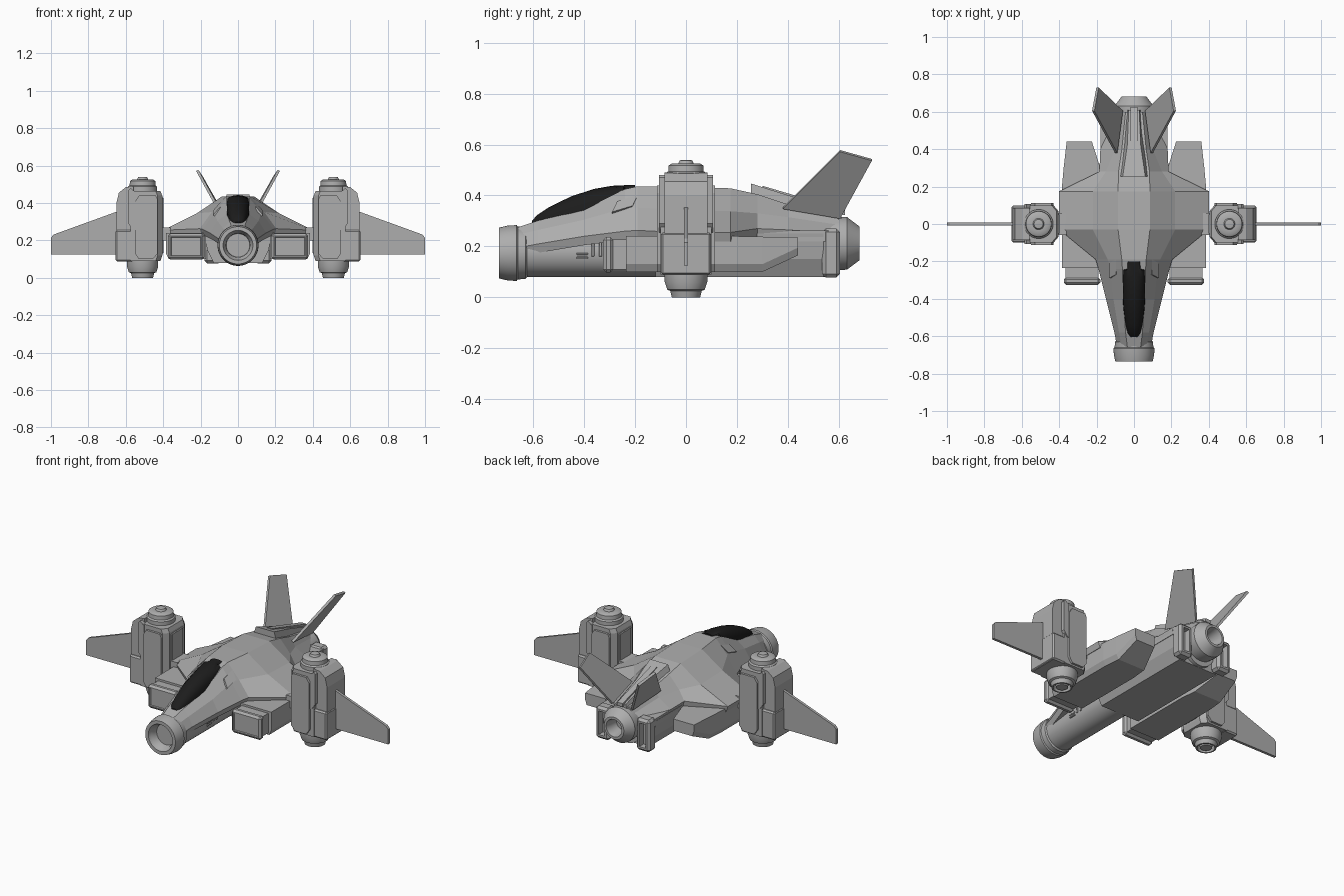
import bpy, bmesh, math
from mathutils import Vector

if "Cube" in bpy.data.objects:
    bpy.data.objects.remove(bpy.data.objects["Cube"])


def material(name, rgb):
    m = bpy.data.materials.new(name)
    m.diffuse_color = (*rgb, 1)
    m.use_nodes = True
    m.node_tree.nodes["Principled BSDF"].inputs["Base Color"].default_value = m.diffuse_color
    return m


GREY = material("hull grey", (0.42, 0.42, 0.42))
BLACK = material("canopy black", (0.012, 0.012, 0.012))


def finish(name, bm, mat=GREY, smooth=None):
    bmesh.ops.recalc_face_normals(bm, faces=bm.faces)
    me = bpy.data.meshes.new(name)
    bm.to_mesh(me)
    bm.free()
    ob = bpy.data.objects.new(name, me)
    bpy.context.collection.objects.link(ob)
    me.materials.append(mat)
    if smooth:
        bpy.ops.object.select_all(action='DESELECT')
        ob.select_set(True)
        bpy.context.view_layer.objects.active = ob
        bpy.ops.object.shade_smooth_by_angle(angle=math.radians(smooth))
    return ob


def loft_bm(rings):
    """Skin closed rings of equal length and cap both ends."""
    bm = bmesh.new()
    vs = [[bm.verts.new(p) for p in r] for r in rings]
    n = len(vs[0])
    for r0, r1 in zip(vs, vs[1:]):
        for i in range(n):
            j = (i + 1) % n
            bm.faces.new((r0[i], r0[j], r1[j], r1[i]))
    bm.faces.new(vs[0])
    bm.faces.new(vs[-1])
    return bm


def loft(name, rings, mat=GREY, smooth=None):
    return finish(name, loft_bm(rings), mat, smooth)


def lathe(name, profile, center, axis, n=32):
    """Turn (position, radius) pairs around the y or z axis."""
    cx, cy, cz = center
    rings = []
    for p, r in profile:
        ring = []
        for i in range(n):
            t = 2 * math.pi * (i + 0.5) / n
            u, v = r * math.cos(t), r * math.sin(t)
            ring.append((cx + u, p, cz + v) if axis == 'y' else (cx + u, cy + v, p))
        rings.append(ring)
    return loft(name, rings, smooth=35)


def box(name, x, y, z, bevel=0.0, recess=None, depth=0.02, rim=0.02):
    """Chamfered box; recess gives the direction of a sunken face."""
    x = sorted(x)
    bm = loft_bm([[(x[0], y[0], h), (x[1], y[0], h), (x[1], y[1], h), (x[0], y[1], h)] for h in z])
    bmesh.ops.recalc_face_normals(bm, faces=bm.faces)
    if bevel:
        bmesh.ops.bevel(bm, geom=bm.edges[:], offset=bevel, segments=1, affect='EDGES')
    if recess:
        d = Vector(recess)
        bm.normal_update()
        f = max(bm.faces, key=lambda q: q.normal.dot(d) + q.calc_area())
        bmesh.ops.inset_region(bm, faces=[f], thickness=rim)
        inner = bmesh.ops.inset_region(bm, faces=[f], thickness=0.004)
        bmesh.ops.translate(bm, verts=f.verts[:], vec=-d * depth)
    return finish(name, bm)


# Upper hull: y, roof half width and height, shoulder, wing edge
SECTIONS = [
    (-0.66, .035, .275, .065, .245, .09, .195),
    (-0.58, .045, .302, .08, .265, .105, .21),
    (-0.40, .058, .343, .11, .305, .15, .24),
    (-0.24, .062, .425, .125, .35, .19, .26),
    (-0.19, .065, .436, .14, .352, .205, .263),
    (-0.03, .085, .436, .22, .345, .40, .255),
    (0.175, .085, .428, .22, .338, .40, .255),
    (0.28, .083, .405, .15, .33, .185, .27),
    (0.40, .065, .365, .10, .315, .18, .265),
    (0.60, .045, .32, .07, .285, .085, .25)]
rings = []
for y, a, za, b, zb, c, zc in SECTIONS:
    half = [(a, za), (b, zb), (c, zc), (c - .012, zc - .035)]
    rings.append([(u, y, v) for u, v in half] + [(-u, y, v) for u, v in reversed(half)])
loft("upper_hull", rings)

# Bubble canopy: y, half width, edge height, top height
rings = []
for y, w, ze, zt in [(-.605, .018, .290, .300), (-.585, .034, .294, .323), (-.54, .046, .304, .353),
                     (-.45, .057, .326, .397), (-.36, .061, .350, .426), (-.29, .061, .386, .438),
                     (-.245, .056, .420, .440), (-.24, .034, .424, .441), (-.20, .034, .432, .442)]:
    arc = [(math.cos(math.pi * i / 10), math.sin(math.pi * i / 10)) for i in range(11)]
    rings.append([(w * c, y, ze + (zt - ze) * s ** 0.8) if s > 1e-6 else (w * c, y, ze)
                  for c, s in arc] + [(0, y, ze - .02)])
loft("canopy", rings, BLACK, 40)

# Round fuselage tube with its nose ring and open muzzle
lathe("fuselage_tube", [(-.68, .095), (.56, .095)], (0, 0, .175), 'y', 40)
lathe("nose_ring", [(-.62, .09), (-.63, .102), (-.66, .104), (-.665, .110), (-.70, .108), (-.735, .100),
                    (-.735, .080), (-.715, .074), (-.70, .064), (-.64, .060)], (0, 0, .174), 'y', 40)
# Lower hull block and tail nozzle
loft("keel", [[(s * x, y, z) for s, x, z in
               [(1, .13, .08), (1, .165, .15), (1, .18, .25), (-1, .18, .25), (-1, .165, .15), (-1, .13, .08)]]
              for y in (-.12, .54)])
lathe("tail_nozzle", [(.50, .095), (.59, .105), (.632, .104), (.645, .094), (.682, .066),
                      (.682, .052), (.655, .046), (.60, .040)], (0, 0, .212), 'y')
# Raised spine running down to the tail
loft("spine", [[(-w, y, z - .07), (-t, y, z), (t, y, z), (w, y, z - .07)]
               for y, w, t, z in [(.255, .083, .06, .447), (.42, .065, .036, .395), (.61, .045, .028, .335)]])
loft("spine_rail", [[(-w, y, z - .02), (-w, y, z), (w, y, z), (w, y, z - .02)]
                    for y, w, z in [(.30, .018, .438), (.625, .018, .342)]])

for s, side in ((-1, "left"), (1, "right")):
    def nm(part):
        return side + "_" + part

    def bx(part, x, *args, **kw):
        return box(nm(part), (s * x[0], s * x[1]), *args, **kw)

    # Side pod: intake plate, neck and long body with a slanted tail
    bx("intake", (.18, .375), (-.325, -.285), (.098, .237), .012, recess=(0, -1, 0), depth=.006, rim=.008)
    bx("intake_neck", (.19, .365), (-.29, -.22), (.11, .228))
    loft(nm("pod"), [[(s * x0, y, z0), (s * x1, y, z0), (s * x2, y, z0 + .03),
                      (s * x2, y, z1), (s * x0, y, z1)]
                     for y, x0, x1, x2, z0, z1 in [(-.235, .17, .37, .385, .10, .24), (.20, .17, .37, .385, .10, .24),
                                                   (.30, .18, .36, .376, .10, .238), (.44, .225, .35, .36, .165, .235)]])
    # Tail bracket beside the nozzle
    bx("tail_bracket", (.09, .18), (.535, .605), (.078, .27), .014, recess=(0, 1, 0), depth=.035, rim=.016)
    bx("tail_deck", (.06, .178), (.28, .56), (.22, .262))

    # Canted tail fin
    corners = [(.095, .38, .35), (.218, .605, .575), (.195, .73, .54), (.065, .605, .312)]
    d = Vector((.88, 0, -.48)) * .007
    loft(nm("tail_fin"), [[(s * (x + k * d.x), y, z + k * d.z) for x, y, z in corners] for k in (-1, 1)])

    # Hull hatch lying on the sloped cheek
    p, q = Vector((.092, 0, .385)), Vector((.128, 0, .343))
    up = Vector((.76, 0, .65)) * .007
    loft(nm("cheek_hatch"), [[(s * (v.x + k * up.x), y + o, v.z + k * up.z + (y + .25) * .3)
                              for v, y, o in ((p, -.29, .02), (p, -.21, .02), (q, -.21, 0), (q, -.29, 0))]
                             for k in (-1.5, 1)])
    # Vents on the tube flank
    for i, (y0, y1, z0, z1) in enumerate([(-.43, -.385, .152, .160), (-.43, -.385, .167, .175),
                                          (-.372, -.360, .16, .215), (-.342, -.330, .16, .215)]):
        bx("vent_%d" % i, (.07, .099), (y0, y1), (z0, z1), .002)

    # Vertical nacelle: pylon, inner casing, outer casing and core
    bx("pylon", (.36, .43), (-.06, .06), (.20, .27))
    loft(nm("nacelle_casing"), [[(s * x, y, z) for x, y in
                                 [(.405 + i, -.07), (.43 + i, -.10), (.575, -.10), (.575, .10),
                                  (.43 + i, .10), (.405 + i, .07)]]
                                for z, i in [(.09, .01), (.12, 0), (.44, 0), (.465, .01)]])
    bx("nacelle_inner_plate", (.399, .41), (-.055, .055), (.13, .43), .004)
    outline = [(.56, .09), (.65, .09), (.65, .40), (.637, .455), (.60, .485), (.56, .49)]
    loft(nm("nacelle_outer"), [[(s * x, y, z) for x, z in outline] for y in (-.085, .085)])
    bx("nacelle_lower_band", (.56, .654), (-.098, .098), (.088, .255), .008)
    for f in (-1, 1):
        # Raised trapezoid panels on the front and back of the casing
        panel = [(.43, .13), (.455, .10), (.53, .10), (.55, .13), (.55, .41), (.53, .44), (.44, .44), (.43, .42)]
        loft(nm("nacelle_panel"), [[(s * x, f * y, z) for x, z in panel] for y in (.095, .113)])
        strap = [(.55, .255), (.56, .255), (.585, .29), (.585, .47), (.575, .48), (.55, .46)]
        loft(nm("nacelle_strap"), [[(s * x, f * y, z) for x, z in strap] for y in (.08, .106)])
    lathe(nm("nacelle_core"), [(.002, .032), (.03, .038), (.03, .044), (0, .048), (0, .056), (.025, .062), (.03, .074),
                               (.06, .084), (.10, .084), (.45, .078), (.488, .078), (.495, .070), (.518, .068),
                               (.526, .055), (.526, .030), (.538, .024), (.540, .012)], (s * .51, 0, 0), 'z')
    # Thin wing with a clipped tip
    wing = [(.64, .125), (1.0, .125), (1.0, .215), (.985, .232), (.64, .357)]
    loft(nm("wing"), [[(s * x, y, z) for x, z in wing] for y in (-.008, .008)])
